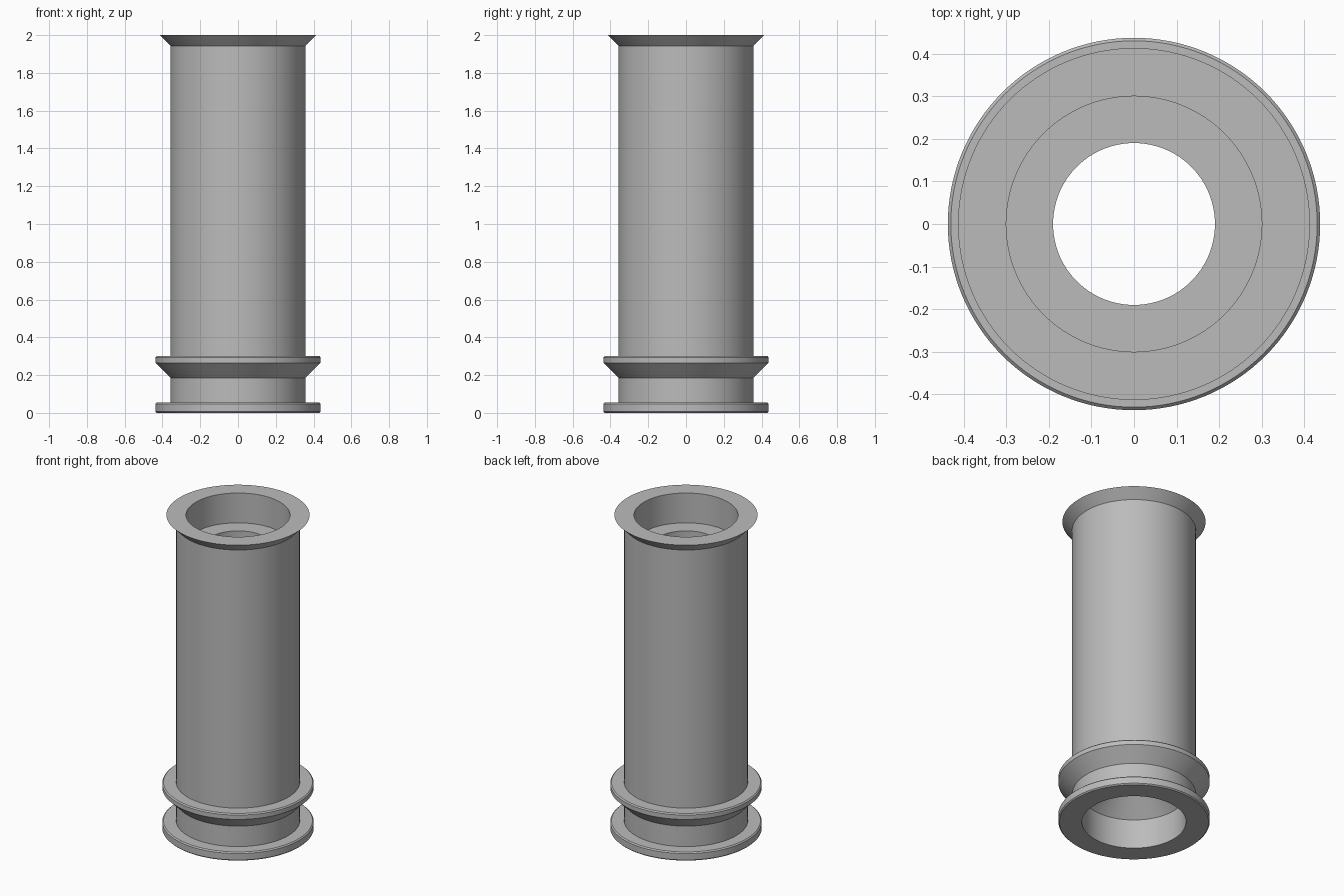
import bpy, bmesh, math

if "Cube" in bpy.data.objects:
    bpy.data.objects.remove(bpy.data.objects["Cube"])

SEGMENTS = 128

grey = bpy.data.materials.new("plain grey")
grey.diffuse_color = (0.50, 0.50, 0.50, 1.0)
grey.use_nodes = True
grey.node_tree.nodes["Principled BSDF"].inputs["Base Color"].default_value = grey.diffuse_color


def lathe(name, profile):
    """Revolve a closed (radius, height) loop around the z axis."""
    bm = bmesh.new()
    rings = []
    for i in range(SEGMENTS):
        a = 2 * math.pi * i / SEGMENTS
        rings.append([bm.verts.new((r * math.cos(a), r * math.sin(a), z))
                      for r, z in profile])
    n = len(profile)
    for i in range(SEGMENTS):
        here, there = rings[i], rings[(i + 1) % SEGMENTS]
        for j in range(n):
            k = (j + 1) % n
            bm.faces.new((here[j], there[j], there[k], here[k]))
    bmesh.ops.recalc_face_normals(bm, faces=bm.faces)
    mesh = bpy.data.meshes.new(name)
    bm.to_mesh(mesh)
    bm.free()
    mesh.materials.append(grey)
    obj = bpy.data.objects.new(name, mesh)
    bpy.context.collection.objects.link(obj)
    bpy.context.view_layer.objects.active = obj
    obj.select_set(True)
    bpy.ops.object.shade_smooth_by_angle(angle=math.radians(25))
    obj.select_set(False)
    return obj


tube, flange, bore, hole, bevel = 0.357, 0.437, 0.30, 0.19, 0.007

# Foot flange with softened rims
foot = [(bore, 0), (flange - bevel, 0), (flange, bevel),
        (flange, 0.055 - bevel), (flange - bevel, 0.055)]
# Collar: conical underside, short upright edge, flat top
collar = [(tube, 0.055), (tube, 0.185), (flange, 0.265),
          (flange, 0.30 - bevel), (flange - bevel, 0.30), (tube, 0.30)]
# Flared lip at the mouth
lip = [(tube, 1.943), (0.413, 2.0)]
# Stepped bore: upper counterbore, narrow hole, coned lower counterbore
inside = [(bore, 2.0), (bore, 1.81), (hole, 1.81), (hole, 0.297), (bore, 0.187)]

lathe("flanged_tube", foot + collar + lip + inside)
